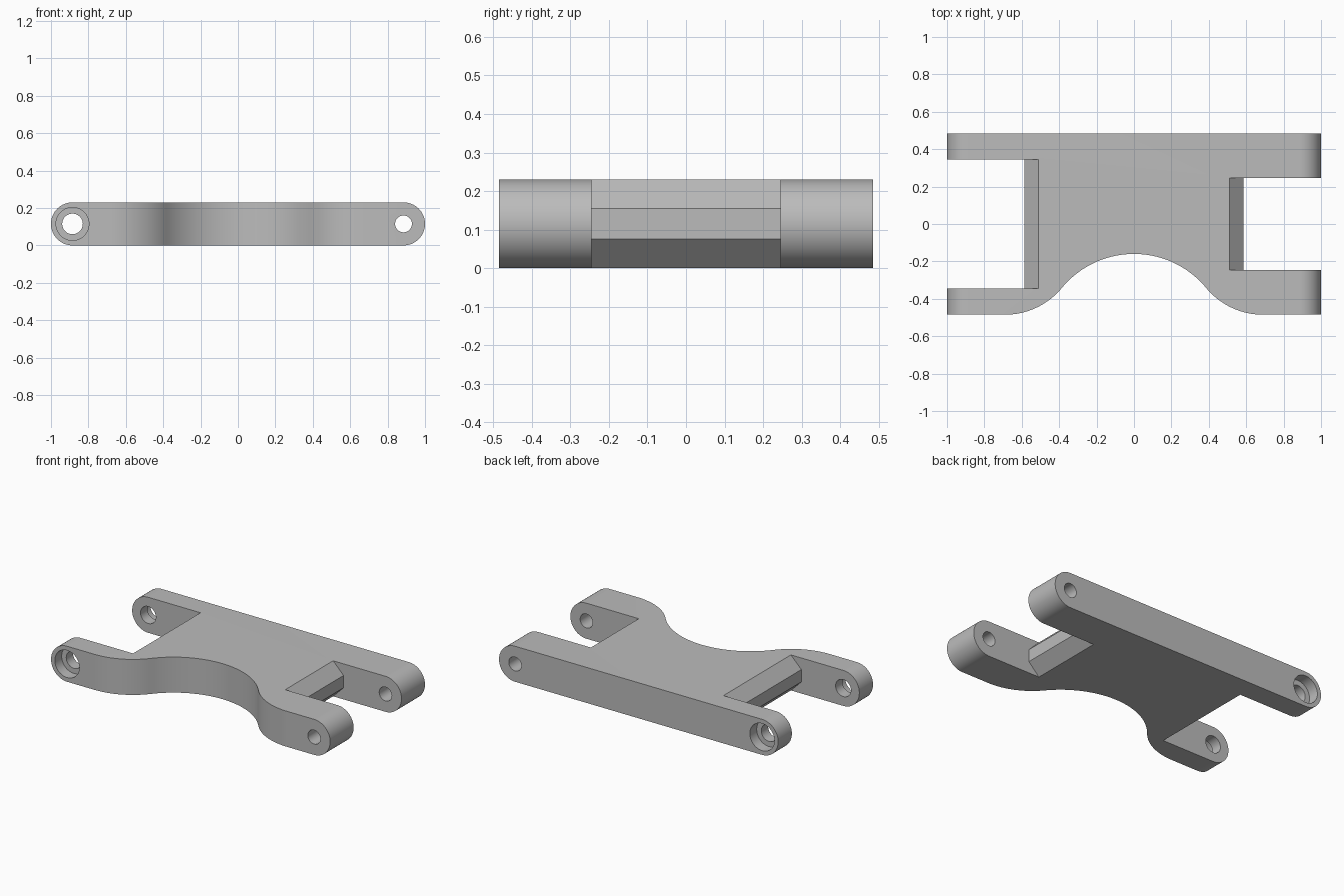
import bpy, bmesh
from math import sin, cos, pi, atan2
from mathutils import Vector

cube = bpy.data.objects.get("Cube")
if cube:
    bpy.data.objects.remove(cube, do_unlink=True)

H, HALF_Y = 0.23, 0.485     # thickness, half depth
R = H / 2                   # radius of the rounded arm ends
PIN_X = 1 - R               # pin hole position

grey = bpy.data.materials.new("plain grey")
grey.use_nodes = True
grey.diffuse_color = (0.5, 0.5, 0.5, 1)
grey.node_tree.nodes["Principled BSDF"].inputs["Base Color"].default_value = (0.5, 0.5, 0.5, 1)


def prism(name, points, offset):
    """Extrude a closed outline of 3D points along offset."""
    bm = bmesh.new()
    face = bm.faces.new([bm.verts.new(p) for p in points])
    ext = bmesh.ops.extrude_face_region(bm, geom=[face])
    moved = [g for g in ext["geom"] if isinstance(g, bmesh.types.BMVert)]
    bmesh.ops.translate(bm, verts=moved, vec=Vector(offset))
    bmesh.ops.recalc_face_normals(bm, faces=bm.faces)
    mesh = bpy.data.meshes.new(name)
    bm.to_mesh(mesh)
    bm.free()
    mesh.materials.append(grey)
    obj = bpy.data.objects.new(name, mesh)
    bpy.context.collection.objects.link(obj)
    return obj


def side_prism(name, xz, y0, y1):
    return prism(name, [(x, y0, z) for x, z in xz], (0, y1 - y0, 0))


def arc(cx, cz, r, a0, a1, n):
    return [(cx + r * cos(a0 + (a1 - a0) * i / n), cz + r * sin(a0 + (a1 - a0) * i / n))
            for i in range(n + 1)]


def pin(name, x, r, y0, y1):
    return side_prism(name, arc(x, R, r, 0, 2 * pi, 64)[:-1], y0, y1)


def combine(target, tool, operation):
    mod = target.modifiers.new(operation.lower(), "BOOLEAN")
    mod.operation, mod.solver, mod.object = operation, "EXACT", tool
    tool.hide_render = True
    bpy.context.view_layer.objects.active = target
    bpy.ops.object.modifier_apply(modifier=mod.name)
    bpy.data.objects.remove(tool, do_unlink=True)


# Plan outline: straight back edge, front edge with two tangent arcs per side
run, rise, r_mid = 0.69, 0.325, 0.5
theta = 2 * atan2(rise, run)
r_out = run / sin(theta) - r_mid
middle = arc(0, -HALF_Y + rise - r_mid, r_mid, pi / 2, pi / 2 - theta, 24)
outer = arc(run, -HALF_Y + r_out, r_out, -pi / 2 - theta, -pi / 2, 24)
half = middle + outer[1:] + [(1.1, -HALF_Y), (1.1, HALF_Y)]
outline = half + [(-x, y) for x, y in reversed(half[1:])]
body = prism("linkage_plate", [(x, y, -0.1) for x, y in outline], (0, 0, H + 0.2))

# Round the arm ends and trim to thickness
stadium = arc(PIN_X, R, R, -pi / 2, pi / 2, 32) + arc(-PIN_X, R, R, pi / 2, 3 * pi / 2, 32)
combine(body, side_prism("end_rounding", stadium, -0.6, 0.6), "INTERSECT")

# End slots whose inner walls keep a bevelled nose
nose = [(1.2, -0.1), (0.41, -0.1), (0.585, 0.075), (0.585, H - 0.075), (0.41, H + 0.1), (1.2, H + 0.1)]
for side, half_width in ((1, 0.245), (-1, 0.345)):
    slot = side_prism("slot_cutter", [(side * x, z) for x, z in nose], -half_width, half_width)
    combine(body, slot, "DIFFERENCE")

# Pin holes, with counterbores on the outside of the thin arms
combine(body, pin("pin_hole", PIN_X, 0.045, -0.6, 0.6), "DIFFERENCE")
combine(body, pin("pin_hole", -PIN_X, 0.055, -0.6, 0.6), "DIFFERENCE")
for y0, y1 in ((-0.6, -0.415), (0.415, 0.6)):
    combine(body, pin("counterbore", -PIN_X, 0.088, y0, y1), "DIFFERENCE")

# Smooth curved walls, sharp edges elsewhere
bpy.ops.object.select_all(action="DESELECT")
body.select_set(True)
bpy.context.view_layer.objects.active = body
bpy.ops.object.shade_smooth_by_angle(angle=pi / 6)
